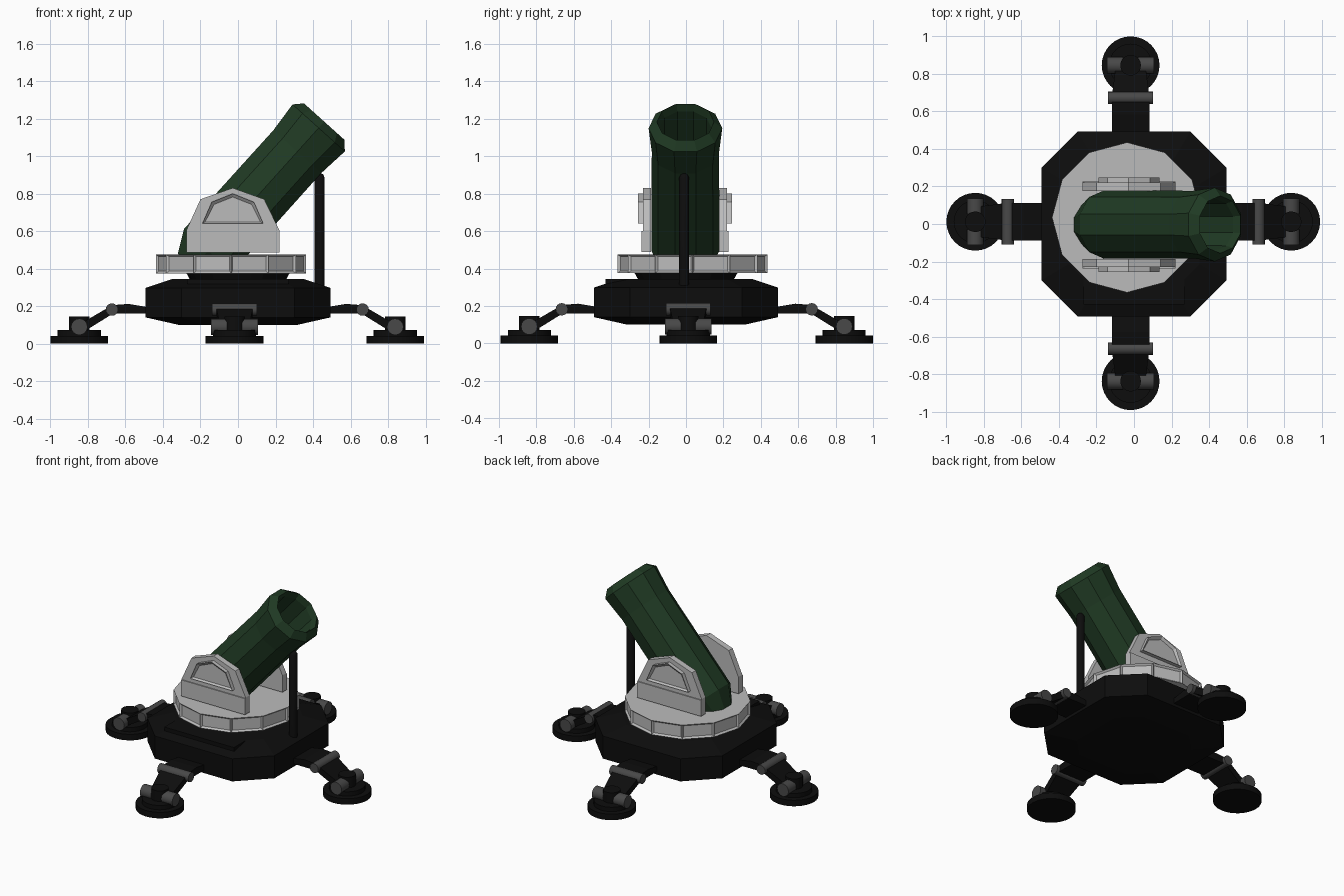
import bpy, bmesh, math
from mathutils import Vector, Matrix

if "Cube" in bpy.data.objects:
    bpy.data.objects.remove(bpy.data.objects["Cube"])


def material(name, rgb):
    m = bpy.data.materials.new(name)
    m.diffuse_color = (*rgb, 1)
    m.use_nodes = True
    m.node_tree.nodes["Principled BSDF"].inputs["Base Color"].default_value = m.diffuse_color
    return m


BLACK = material("black_metal", (0.004, 0.004, 0.004))
GREEN = material("dark_green", (0.014, 0.042, 0.017))
DARK = material("dark_grey", (0.065, 0.065, 0.065))
LIGHT = material("light_grey", (0.5, 0.5, 0.5))


def finish(bm, name, mat, smooth=False):
    bmesh.ops.recalc_face_normals(bm, faces=bm.faces)
    me = bpy.data.meshes.new(name)
    bm.to_mesh(me)
    bm.free()
    me.materials.append(mat)
    ob = bpy.data.objects.new(name, me)
    bpy.context.collection.objects.link(ob)
    if smooth:
        me.shade_smooth()
        me.set_sharp_from_angle(angle=math.radians(40))
    return ob


def loft(rings):
    """Closed skin through rings of points, capped at both ends."""
    bm = bmesh.new()
    vs = [[bm.verts.new(p) for p in ring] for ring in rings]
    n = len(vs[0])
    for a, b in zip(vs, vs[1:]):
        for i in range(n):
            bm.faces.new((a[i], a[(i + 1) % n], b[(i + 1) % n], b[i]))
    bm.faces.new(vs[0])
    bm.faces.new(vs[-1])
    return bm


def circle(r, n, z=0, c=(0, 0)):
    return [Vector((c[0] + r * math.cos(k * math.tau / n),
                    c[1] + r * math.sin(k * math.tau / n), z)) for k in range(n)]


def octagon(a, b, z):
    return [Vector((x, y, z)) for x, y in ((a, -b), (a, b), (b, a), (-b, a),
                                           (-a, b), (-a, -b), (-b, -a), (b, -a))]


def prism_y(points, y0, y1):
    """Profile in x-z, extruded along y."""
    return loft([[Vector((x, y, z)) for x, z in points] for y in (y0, y1)])


def rod(name, r, p0, p1, mat, n=16, M=Matrix()):
    p0, p1 = Vector(p0), Vector(p1)
    q = (p1 - p0).to_track_quat('Z', 'Y').to_matrix().to_4x4()
    bm = loft([circle(r, n, 0), circle(r, n, (p1 - p0).length)])
    bm.transform(M @ Matrix.Translation(p0) @ q)
    return finish(bm, name, mat, True)


# octagonal base body with front step and neck
finish(loft([octagon(0.315, 0.19, 0.10), octagon(0.492, 0.30, 0.14),
             octagon(0.492, 0.30, 0.298), octagon(0.35, 0.215, 0.345)]), "base_body", BLACK)
finish(loft([[Vector((x, y, z)) for x, y in ((-.27, -.43), (.27, -.43), (.27, -.2), (-.27, -.2))]
             for z in (0.28, 0.345)]), "base_front_step", BLACK)
finish(loft([circle(0.255, 24, 0.34), circle(0.275, 24, 0.376)]), "turntable_neck", BLACK)

# twelve-sided turntable with recessed side panels
bm = loft([circle(0.4, 12, z, (-0.037, 0.035)) for z in (0.375, 0.475)])
bmesh.ops.recalc_face_normals(bm, faces=bm.faces)
sides = [f for f in bm.faces if len(f.verts) == 4]
bmesh.ops.inset_individual(bm, faces=sides, thickness=0.016, depth=-0.012)
finish(bm, "turntable", LIGHT)

# ten-sided barrel with flared muzzle and open bore, cut off inside the turntable
ang = math.radians(48)
along = Vector((math.cos(ang), 0, math.sin(ang)))
up = Vector((-math.sin(ang), 0, math.cos(ang)))
muzzle = Vector((0.43, -0.003, 1.15))
section = [(-1.0, 0.115), (-0.88, 0.182), (-0.17, 0.18), (0, 0.197),
           (0.045, 0.153), (0, 0.14), (-0.40, 0.135)]
bm = loft([[muzzle + along * t + Vector((0, p.x, 0)) + up * p.y for p in circle(r, 10)]
           for t, r in section])
bmesh.ops.bisect_plane(bm, geom=bm.verts[:] + bm.edges[:] + bm.faces[:],
                       plane_co=(0, 0, 0.45), plane_no=(0, 0, 1), clear_inner=True)
bmesh.ops.holes_fill(bm, edges=[e for e in bm.edges if e.is_boundary])
finish(bm, "barrel", GREEN)

# cheek brackets on both sides of the barrel
plate = [(-.275, .487), (.22, .487), (.22, .605), (.14, .77), (-.028, .83), (-.20, .77), (-.275, .605)]
block = [(-.275, .487), (.22, .487), (.22, .6), (-.275, .6)]
panel = [(-.19, .64), (.135, .64), (.085, .755), (-.028, .80), (-.14, .755)]
for side, s in (("front", -1), ("back", 1)):
    y = lambda d: -0.005 + s * d
    finish(prism_y(plate, y(0.182), y(0.225)), side + "_bracket_plate", LIGHT)
    finish(prism_y(block, y(0.19), y(0.232)), side + "_bracket_block", LIGHT)
    bm = prism_y(panel, y(0.22), y(0.252))
    bmesh.ops.recalc_face_normals(bm, faces=bm.faces)
    face = max(bm.faces, key=lambda f: s * f.calc_center_median().y)
    bmesh.ops.inset_region(bm, faces=[face], thickness=0.018)
    bmesh.ops.translate(bm, verts=face.verts[:], vec=(0, -s * 0.014, 0))
    finish(bm, side + "_bracket_panel", LIGHT)

# upright post under the muzzle, with a rounded tip
post = [(0.027, 0.28), (0.027, 0.885), (0.019, 0.902), (0.006, 0.91)]
finish(loft([circle(r, 14, z, (0.435, -0.01)) for r, z in post]), "barrel_post", BLACK, True)

# four jointed legs, built along +x and turned in place
for k, name in enumerate(("right", "back", "left", "front")):
    shift = Vector((-0.018 if k % 2 else -0.004, 0.012 if k % 2 == 0 else 0.004, 0))
    M = Matrix.Translation(shift) @ Matrix.Rotation(k * math.pi / 2, 4, 'Z')
    upper = [(.42, .16), (.58, .16), (.66, .16), (.67, .205), (.58, .212), (.42, .185)]
    lower = [(.655, .165), (.80, .075), (.83, .11), (.675, .20)]
    for part, prof in (("upper_leg", upper), ("lower_leg", lower)):
        bm = prism_y(prof, -0.1, 0.1)
        if part == "lower_leg":
            for v in bm.verts:
                if v.co.x > 0.75:
                    v.co.y *= 0.8
        bm.transform(M)
        finish(bm, f"{name}_{part}", BLACK)
    rod(name + "_knee_hinge", 0.033, (.668, -.12, .182), (.668, .12, .182), DARK, 16, M)
    rod(name + "_foot_pad", 0.154, (.842, 0, 0), (.842, 0, .042), BLACK, 32, M)
    rod(name + "_foot_hub", 0.115, (.842, 0, .04), (.842, 0, .072), BLACK, 32, M)
    rod(name + "_foot_pivot", 0.055, (.842, 0, .07), (.842, 0, .145), BLACK, 20, M)
    for s in (-1, 1):
        rod(f"{name}_ankle_hinge_{'a' if s < 0 else 'b'}", 0.044,
            (.842, s * .04, .09), (.842, s * .125, .09), DARK, 16, M)
